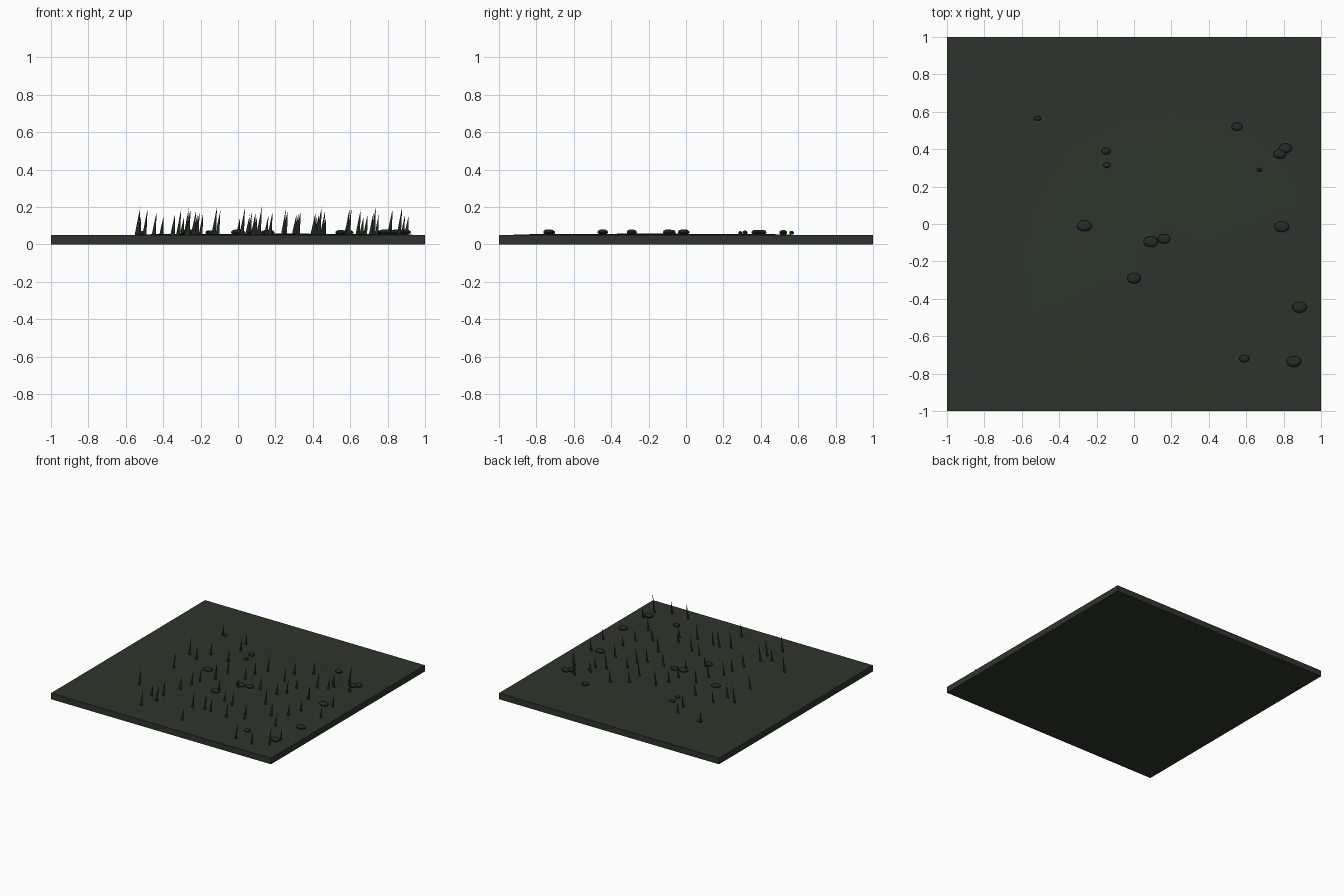
import bpy, bmesh, math, random

if "Cube" in bpy.data.objects:
    bpy.data.objects.remove(bpy.data.objects["Cube"])

random.seed(4)


def material(name, rgb):
    m = bpy.data.materials.new(name)
    m.diffuse_color = (*rgb, 1)
    m.use_nodes = True
    m.node_tree.nodes["Principled BSDF"].inputs["Base Color"].default_value = m.diffuse_color
    return m


MOSS = material("dark moss", (0.027, 0.036, 0.025))
STONE = material("dark stone", (0.020, 0.024, 0.020))
REED = material("dark reed", (0.014, 0.020, 0.014))
PLUM = material("dusky plum", (0.026, 0.016, 0.030))


def finish(name, bm, mats):
    mesh = bpy.data.meshes.new(name)
    bm.to_mesh(mesh)
    bm.free()
    for m in mats:
        mesh.materials.append(m)
    ob = bpy.data.objects.new(name, mesh)
    bpy.context.collection.objects.link(ob)
    return ob


def lathe(bm, cx, cy, profile, sides, squash=1.0):
    """Stack of elliptical rings (radius, z), closed with a flat cap on top."""
    rings = [[bm.verts.new((cx + r * math.cos(2 * math.pi * i / sides),
                            cy + squash * r * math.sin(2 * math.pi * i / sides), z))
              for i in range(sides)] for r, z in profile]
    for a, b in zip(rings, rings[1:]):
        for i in range(sides):
            j = (i + 1) % sides
            bm.faces.new((a[i], a[j], b[j], b[i]))
    bm.faces.new(rings[-1])
    return rings


# Square ground slab
bm = bmesh.new()
bmesh.ops.create_cube(bm, size=1)
for v in bm.verts:
    v.co = (v.co.x * 2, v.co.y * 2, (v.co.z + 0.5) * 0.05)
finish("ground_slab", bm, [MOSS])

# Very low rise in the ground under the plants
bm = bmesh.new()
lathe(bm, 0.19, -0.18, [(0.79, 0.0495), (0.68, 0.054), (0.45, 0.056), (0.15, 0.057)], 32)
finish("ground_rise", bm, [MOSS])

# Flattened pebbles: x, y, radius
pebbles = [(-.515, .565, .018), (-.15, .39, .025), (-.145, .315, .020), (.55, .52, .030),
           (.81, .405, .035), (.78, .375, .035), (.67, .29, .014), (-.265, -.01, .040),
           (.79, -.015, .040), (.09, -.095, .040), (.16, -.08, .035), (0, -.29, .038),
           (.885, -.445, .040), (.59, -.72, .028), (.855, -.735, .040)]
bm = bmesh.new()
for x, y, r in pebbles:
    h = 0.012 + 0.35 * r
    lathe(bm, x, y, [(r * .6, .052), (r * .95, .054 + h * .25), (r, .054 + h * .5),
                     (r * .8, .054 + h * .8), (r * .4, .054 + h)], 10, 0.75)
finish("pebbles", bm, [STONE])

# Flat upright blades, all facing the front: x, y of each foot
feet = [(-.53, .56), (-.27, .42), (-.30, .53), (-.54, .14), (-.50, -.12), (-.45, .10),
        (-.41, .23), (-.23, .20), (-.54, -.51), (-.32, -.80), (-.35, -.62), (-.27, -.67),
        (-.28, -.57), (-.24, -.41), (-.22, -.29), (-.20, -.21), (-.13, -.11), (.08, -.84),
        (.02, -.62), (.11, -.59), (.17, -.60), (.32, -.61), (.15, -.39), (.24, -.42),
        (.09, -.13), (.05, .02), (.06, .13), (.11, .23), (.31, .16), (.45, -.01),
        (.30, .30), (.42, .38), (.58, .20), (.46, .10), (.64, 0), (.90, -.21),
        (.66, .23), (.64, .32), (.72, .42), (.81, .29), (.86, 0), (.43, -.26),
        (.40, -.07), (.25, -.07), (.68, -.32), (.71, -.53), (.58, -.40), (.45, -.56),
        (.41, -.49), (.59, -.87), (.74, -.88), (.86, -.82), (.88, -.70), (.71, -.20),
        (-.11, .02), (0, -.25)]
plum_feet = {14, 19, 25, 28, 35, 43}
bm = bmesh.new()
for n, (x, y) in enumerate(feet):
    h = random.uniform(.09, .15)
    w = random.uniform(.010, .013)
    lean = h * 0.11
    outline = [(-w, 0), (w, 0), (w * .45 + lean * .6, h * .6), (lean * 1.1, h),
               (-w * .35 + lean * .6, h * .6)]
    f = bm.faces.new([bm.verts.new((x + dx, y, .052 + dz)) for dx, dz in outline])
    f.material_index = 1 if n in plum_feet else 0
finish("grass_blades", bm, [REED, PLUM])
